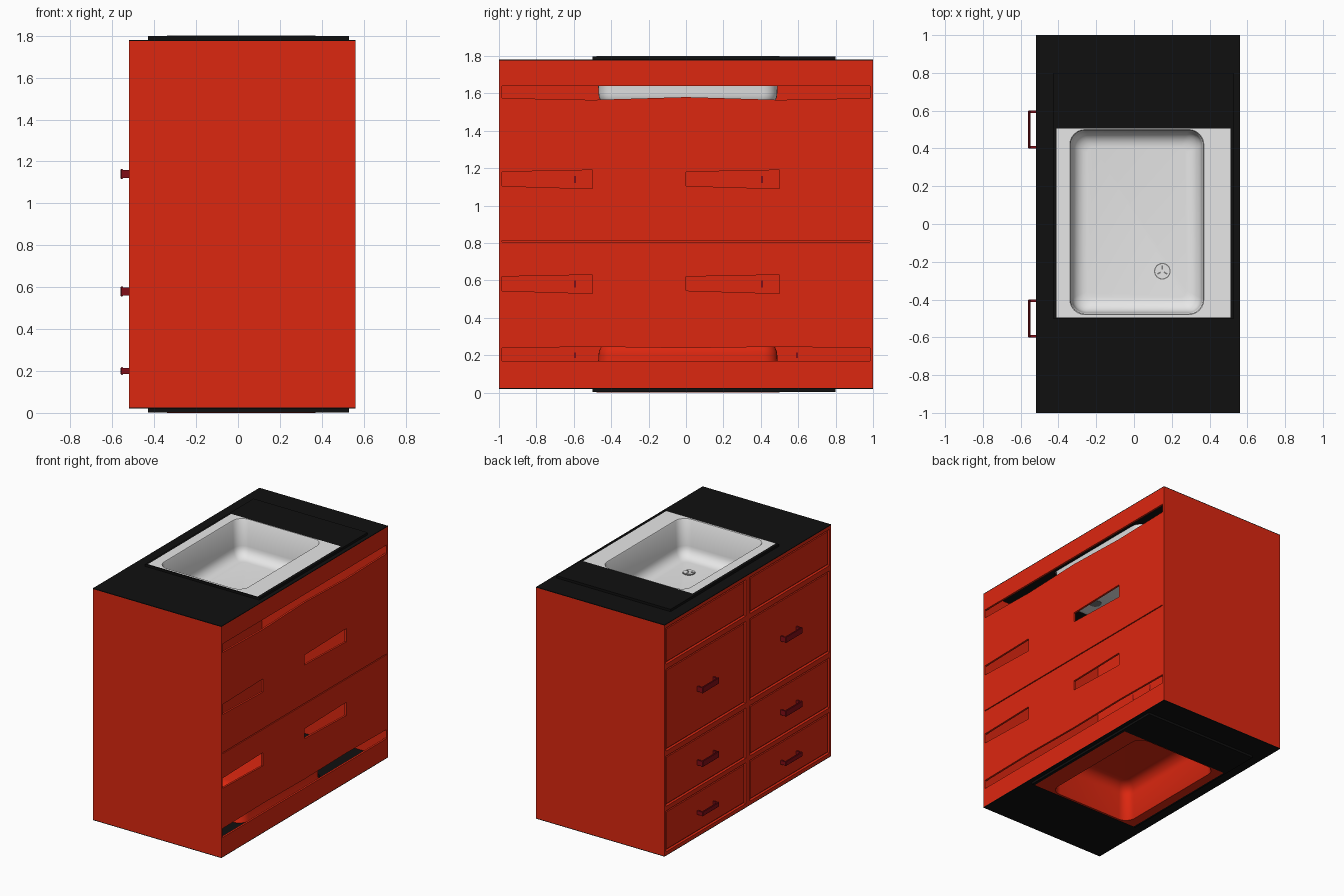
import bpy, bmesh, math

if "Cube" in bpy.data.objects:
    bpy.data.objects.remove(bpy.data.objects["Cube"])


def material(name, r, g, b):
    m = bpy.data.materials.new(name)
    m.use_nodes = True
    m.diffuse_color = (r, g, b, 1)
    m.node_tree.nodes["Principled BSDF"].inputs["Base Color"].default_value = (r, g, b, 1)
    return m


RED = material("cabinet red", 0.72, 0.02, 0.005)
DARK_RED = material("handle dark red", 0.22, 0.004, 0.008)
BLACK = material("counter black", 0.005, 0.005, 0.005)
WHITE = material("sink white", 0.8, 0.8, 0.8)
GREY = material("drain grey", 0.2, 0.2, 0.2)

H = 1.80
X0, X1 = -0.52, 0.56
BASE, TOP = 0.025, H - 0.025
WALL = 0.015


def add_object(name, bm, mat, smooth=False):
    me = bpy.data.meshes.new(name)
    bm.to_mesh(me)
    bm.free()
    me.materials.append(mat)
    ob = bpy.data.objects.new(name, me)
    bpy.context.scene.collection.objects.link(ob)
    if smooth:
        bpy.ops.object.select_all(action='DESELECT')
        ob.select_set(True)
        bpy.context.view_layer.objects.active = ob
        bpy.ops.object.shade_smooth_by_angle(angle=math.radians(40))
    return ob


def box(name, x, y, z, mat, bevel=0):
    bm = bmesh.new()
    bmesh.ops.create_cube(bm, size=1)
    for v in bm.verts:
        for i, (a, b) in enumerate((x, y, z)):
            v.co[i] = (a + b) / 2 + v.co[i] * (b - a)
    if bevel:
        bmesh.ops.bevel(bm, geom=bm.edges[:], offset=bevel, segments=1, affect='EDGES')
    return add_object(name, bm, mat)


def back_plate(name, outline):
    """Prism on the back wall from a (y, z) outline."""
    bm = bmesh.new()
    face = bm.faces.new([bm.verts.new((X1, y, z)) for y, z in outline])
    out = bmesh.ops.extrude_face_region(bm, geom=[face])
    for v in out["geom"]:
        if isinstance(v, bmesh.types.BMVert):
            v.co.x -= WALL
    bmesh.ops.recalc_face_normals(bm, faces=bm.faces[:])
    return add_object(name, bm, RED)


def rounded_rect(bounds, r, steps=6):
    xa, xb, ya, yb = bounds
    corners = ((xb - r, yb - r), (xa + r, yb - r), (xa + r, ya + r), (xb - r, ya + r))
    return [(cx + r * math.cos(a), cy + r * math.sin(a))
            for k, (cx, cy) in enumerate(corners)
            for a in [(k + s / steps) * math.pi / 2 for s in range(steps + 1)]]


def loft(name, rings, mat, flip, ring_closed=False, smooth=False):
    """Skin a series of (bounds, corner radius, z) loops; flip mirrors top to bottom."""
    bm = bmesh.new()
    loops = [[bm.verts.new((x, y, H - z if flip else z)) for x, y in rounded_rect(b, r)]
             for b, r, z in rings]
    pairs = list(zip(loops, loops[1:]))
    if ring_closed:
        pairs.append((loops[-1], loops[0]))
    faces = []
    for a, b in pairs:
        for i in range(len(a)):
            j = (i + 1) % len(a)
            faces.append(bm.faces.new((a[i], a[j], b[j], b[i])))
    if not ring_closed:
        faces.append(bm.faces.new(loops[-1]))
    if flip:
        bmesh.ops.reverse_faces(bm, faces=faces)
    return add_object(name, bm, mat, smooth)


def grow(bounds, d):
    xa, xb, ya, yb = bounds
    return (xa - d, xb + d, ya - d, yb + d)


# Counter, raised slab and basin, once on top and once mirrored underneath
OPENING = (-0.34, 0.37, -0.48, 0.5)
RIM = (-0.41, 0.51, -0.495, 0.505)
SLAB = (-0.43, 0.53, -0.5, 0.8)
COUNTER = (X0, X1, -1, 1)
HOLE = grow(OPENING, 0.004)
DEPTH, FILLET = 0.28, 0.08


def plate_rings(outer, z_low, z_high):
    return [(outer, 0.001, z_high), (HOLE, 0.08, z_high),
            (HOLE, 0.08, z_low), (outer, 0.001, z_low)]


basin = [(RIM, 0.001, H), (OPENING, 0.08, H), (grow(OPENING, -0.004), 0.078, H - 0.006)]
for s in range(7):
    a = s / 6 * math.pi / 2
    inset = 0.012 + FILLET * (1 - math.cos(a))
    basin.append((grow(OPENING, -inset), 0.08 - inset * 0.5,
                  H - DEPTH + FILLET * (1 - math.sin(a))))

for side, flip, mat in (("top", False, WHITE), ("bottom", True, RED)):
    loft(side + "_counter", plate_rings(COUNTER, TOP, TOP + 0.005), BLACK, flip, True)
    loft(side + "_slab", plate_rings(SLAB, TOP + 0.005, H - 0.002), BLACK, flip, True)
    loft(side + "_basin", basin, mat, flip, smooth=True)


# Drain
def disc(name, radius, z, mat):
    bm = bmesh.new()
    bmesh.ops.create_cone(bm, cap_ends=True, segments=24, radius1=radius, radius2=radius, depth=0.006)
    bmesh.ops.translate(bm, verts=bm.verts[:], vec=(0.15, -0.25, z))
    add_object(name, bm, mat)


FLOOR = H - DEPTH
disc("drain_ring", 0.044, FLOOR + 0.001, GREY)
disc("drain_plate", 0.038, FLOOR + 0.003, WHITE)
for k in range(3):
    slot = box("drain_slot", (-0.004, 0.004), (0.01, 0.03), (0, 0.002), GREY)
    slot.location = (0.15, -0.25, FLOOR + 0.006)
    slot.rotation_euler.z = k * math.tau / 3

# Plain end walls
box("front_wall", (X0, X1), (-1, -1 + WALL), (BASE, TOP), RED)
box("back_wall", (X0, X1), (1 - WALL, 1), (BASE, TOP), RED)

# Slotted wall: two rails and four notched panels
box("upper_rail", (X1 - WALL, X1), (-1, 1), (1.64, TOP), RED)
box("lower_rail", (X1 - WALL, X1), (-1, 1), (BASE, 0.17), RED)
for y in (-1, 0):
    outer, inner = (1.575, 1.58) if y < 0 else (1.58, 1.575)
    m, e = y + 0.5, y + 1
    back_plate("upper_slotted_panel", [
        (y, 0.813), (e, 0.813), (e, inner), (m, 1.565), (y, outer),
        (y, 1.18), (m, 1.19), (m, 1.09), (y, 1.105)])
    back_plate("lower_slotted_panel", [
        (y, 0.238), (m, 0.245), (e, 0.238), (e, 0.806), (y, 0.806),
        (y, 0.62), (m, 0.63), (m, 0.53), (y, 0.545)])

# Drawer side: backing, frame, drawer fronts and handles
FRAME_IN = X0 + 0.02
box("drawer_backing", (FRAME_IN, FRAME_IN + 0.01), (-1, 1), (BASE, TOP), RED)
ROWS = ((0.05, 0.36), (0.395, 0.775), (0.815, 1.435), (1.475, 1.75))
edges = [BASE] + [z for row in ROWS for z in row] + [TOP]
for a, b in zip(edges[::2], edges[1::2]):
    box("drawer_rail", (X0, FRAME_IN), (-1, 1), (a, b), RED)
for a, b in ((-1, -0.98), (-0.025, 0.025), (0.98, 1)):
    box("drawer_stile", (X0, FRAME_IN), (a, b), (BASE, TOP), RED)
for s in (-1, 1):
    ya, yb = sorted((s * 0.025, s * 0.98))
    for a, b in ROWS:
        box("drawer_front", (X0 + 0.006, FRAME_IN + 0.005),
            (ya + 0.008, yb - 0.008), (a + 0.008, b - 0.008), RED, bevel=0.006)
    for z, half in ((1.14, 0.024), (0.58, 0.024), (0.2, 0.018)):
        box("handle_bar", (-0.56, -0.549), (s * 0.5 - 0.1, s * 0.5 + 0.1),
            (z - half, z + half), DARK_RED, bevel=0.003)
        for y in (s * 0.5 - 0.094, s * 0.5 + 0.094):
            box("handle_post", (-0.552, -0.488), (y - 0.006, y + 0.006),
                (z - half * 0.8, z + half * 0.8), DARK_RED)
